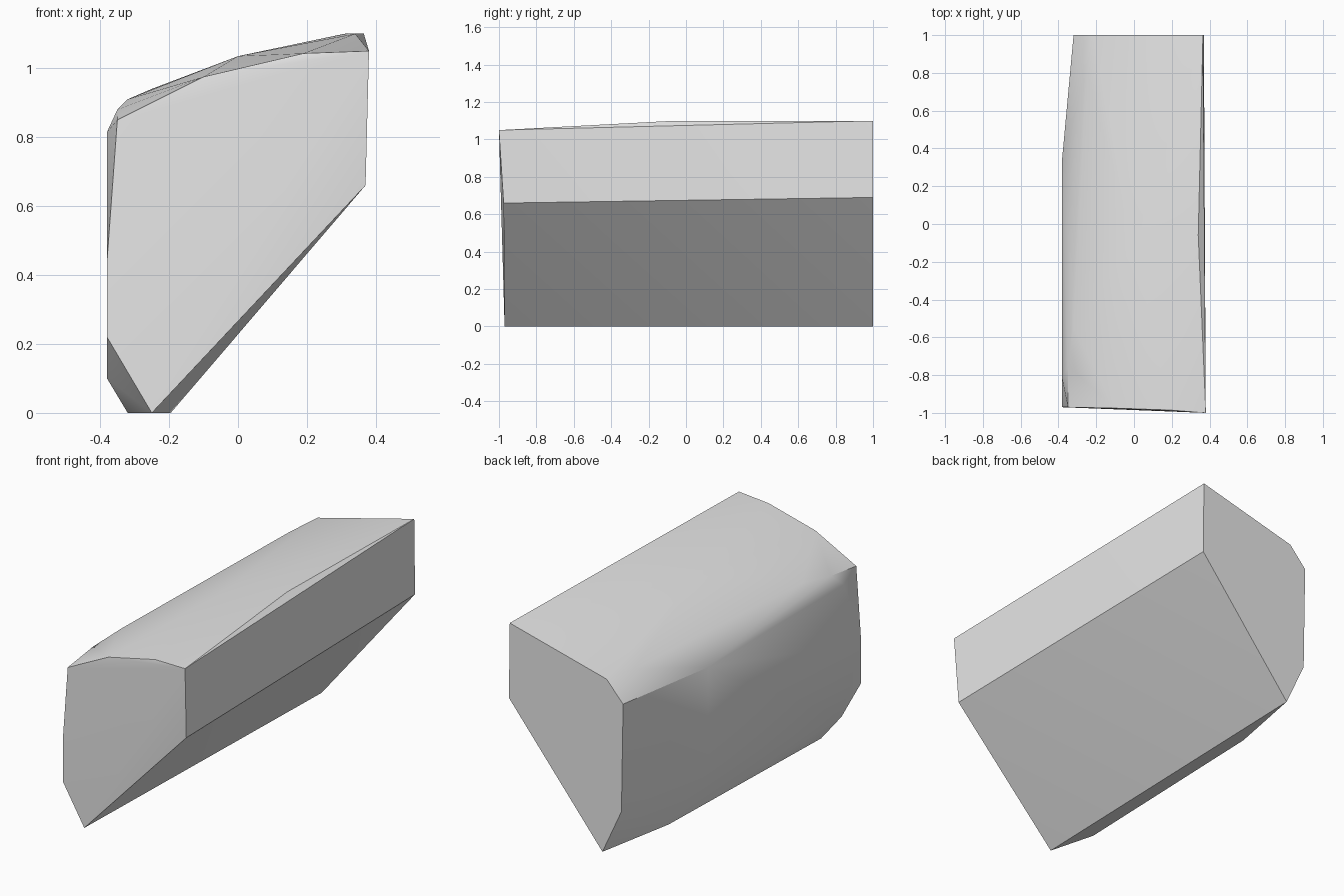
import bpy
import bmesh
import math

# Remove only the default cube
default_cube = bpy.data.objects.get("Cube")
if default_cube:
    bpy.data.objects.remove(default_cube, do_unlink=True)


def make_material(name, colour):
    """One flat colour for viewport and render."""
    material = bpy.data.materials.new(name)
    material.use_nodes = True
    material.diffuse_color = colour
    shader = next(n for n in material.node_tree.nodes if n.type == 'BSDF_PRINCIPLED')
    shader.inputs["Base Color"].default_value = colour
    return material


def make_rock(name, corners, material):
    """Wrap the corner points in a convex skin and merge the coplanar facets."""
    bm = bmesh.new()
    for corner in corners:
        bm.verts.new(corner)
    hull = bmesh.ops.convex_hull(bm, input=bm.verts[:])
    inside = {g for g in hull["geom_interior"] + hull["geom_unused"]
              if isinstance(g, bmesh.types.BMVert) and g.is_valid}
    bmesh.ops.delete(bm, geom=list(inside), context='VERTS')
    bmesh.ops.dissolve_limit(bm, angle_limit=math.radians(1),
                             verts=bm.verts[:], edges=bm.edges[:])
    bmesh.ops.recalc_face_normals(bm, faces=bm.faces[:])

    mesh = bpy.data.meshes.new(name)
    bm.to_mesh(mesh)
    bm.free()
    mesh.materials.append(material)
    rock = bpy.data.objects.new(name, mesh)
    bpy.context.collection.objects.link(rock)
    return rock


# Front end: wedge outline, leaning slightly forward at its tall side
front_end = [
    (.38, -1, 1.05), (.37, -.975, .66), (-.25, -.97, 0), (-.38, -.97, .22),
    (-.38, -.97, .44), (-.35, -.97, .85), (-.1, -.975, .975), (.19, -.985, 1.043),
]

# Back end: flat cut
back_end = [(x, 1, z) for x, z in (
    (.365, 1.1), (.37, .69), (-.195, 0), (-.31, .25), (-.32, .84), (-.22, .95))]

# Steep side: flat panel that tapers towards the back end
steep_side = [(-.38, y, z) for y, z in (
    (-.8, .1), (-.82, .815), (.35, .81), (.35, .25))]

# Worn upper edge and crown
crown = [
    (-.35, -.75, .88), (-.32, -.55, .91), (-.25, .8, .94),
    (0, -.1, 1.035), (.34, -.06, 1.1), (.31, .5, 1.1),
]

# Narrow base
base = [(-.32, -.71, 0), (-.28, .55, 0)]

stone = make_material("pale grey stone", (.8, .8, .8, 1))
rock = make_rock("rock_block", front_end + back_end + steep_side + crown + base, stone)

# Soft facets with crisp main edges
bpy.ops.object.select_all(action='DESELECT')
rock.select_set(True)
bpy.context.view_layer.objects.active = rock
bpy.ops.object.shade_smooth_by_angle(angle=math.radians(30))
